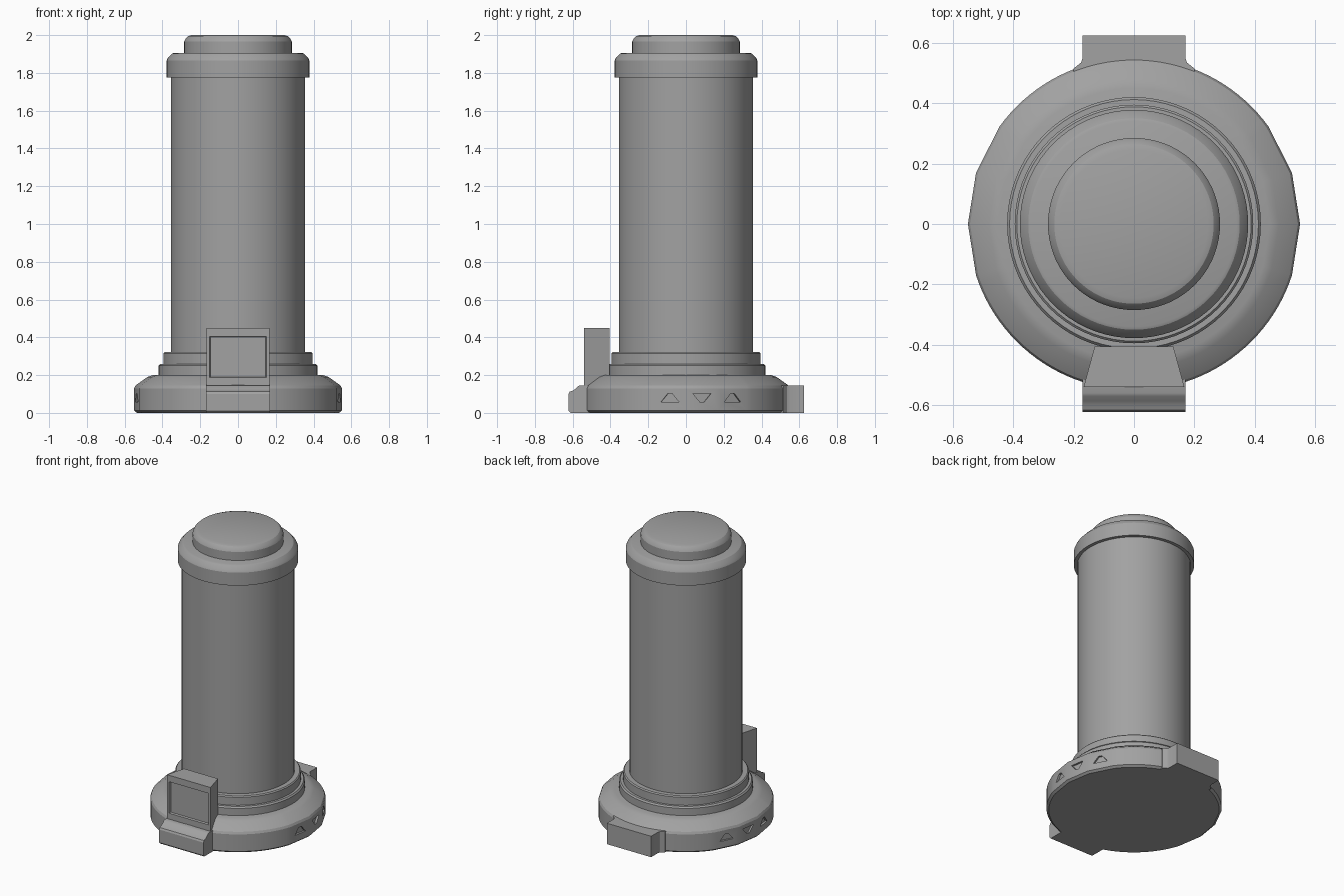
import bpy, bmesh
from math import cos, sin, radians
from mathutils import Matrix, Vector

if "Cube" in bpy.data.objects:
    bpy.data.objects.remove(bpy.data.objects["Cube"])

GREY = (0.36, 0.36, 0.36, 1)
grey = bpy.data.materials.new("plain grey")
grey.use_nodes = True
grey.diffuse_color = GREY
grey.node_tree.nodes["Principled BSDF"].inputs["Base Color"].default_value = GREY


def add(name, bm):
    bmesh.ops.recalc_face_normals(bm, faces=bm.faces)
    mesh = bpy.data.meshes.new(name)
    bm.to_mesh(mesh)
    bm.free()
    mesh.materials.append(grey)
    obj = bpy.data.objects.new(name, mesh)
    bpy.context.collection.objects.link(obj)
    return obj


def smooth(obj):
    bpy.ops.object.select_all(action="DESELECT")
    obj.select_set(True)
    bpy.context.view_layer.objects.active = obj
    bpy.ops.object.shade_smooth_by_angle(angle=radians(24))


def lathe(name, profile, angles):
    """Capped solid of revolution from (radius, height) points."""
    bm = bmesh.new()
    rings = [[bm.verts.new((r * cos(a), r * sin(a), z)) for a in angles]
             for r, z in profile]
    n = len(angles)
    for low, high in zip(rings, rings[1:]):
        for i in range(n):
            j = (i + 1) % n
            bm.faces.new((low[i], low[j], high[j], high[i]))
    bm.faces.new(rings[0])
    bm.faces.new(rings[-1])
    return add(name, bm)


def prism(name, points, shift):
    """Flat outline pushed along a vector."""
    bm = bmesh.new()
    face = bm.faces.new([bm.verts.new(p) for p in points])
    new = bmesh.ops.extrude_face_region(bm, geom=[face])["geom"]
    bmesh.ops.translate(bm, vec=shift,
                        verts=[v for v in new if isinstance(v, bmesh.types.BMVert)])
    return add(name, bm)


# Base: round, with three flat panels on each side
side = [-18, 0, 18, 36]
right_half = list(range(-90, -18, 3)) + side + list(range(39, 90, 3))
angles = [radians(a) for a in right_half + [180 - a for a in reversed(right_half)]
          + [90]]
angles = sorted(set(round(a % radians(360), 5) for a in angles))
base = lathe("base", [(0.535, 0), (0.55, 0.012), (0.55, 0.13), (0.543, 0.145),
                      (0.48, 0.19), (0.45, 0.2)], angles)

# Engraved triangles on the panels
cutters = []
for flip in (1, -1):
    for angle, up in ((-9, 1), (9, -1), (27, 1)):
        outline = [(0.53, -0.048, 0.08 - 0.022 * up), (0.53, 0.048, 0.08 - 0.022 * up),
                   (0.53, 0.012, 0.08 + 0.022 * up), (0.53, -0.012, 0.08 + 0.022 * up)]
        turn = Matrix.Rotation(radians(angle), 3, "Z")
        points = [turn @ Vector(p) for p in outline]
        shift = turn @ Vector((0.05, 0, 0))
        for p in points + [shift]:
            p.x *= flip
        cutters.append(prism("triangle_cutter", points, shift))
bpy.context.view_layer.objects.active = base
for cutter in cutters:
    cutter.hide_render = True
    mod = base.modifiers.new("engrave", "BOOLEAN")
    mod.operation = "DIFFERENCE"
    mod.solver = "EXACT"
    mod.object = cutter
    bpy.ops.object.modifier_apply(modifier=mod.name)
    bpy.data.objects.remove(cutter)
smooth(base)

# Stacked rings, column, cap and top knob
circle = [radians(a) for a in range(0, 360, 5)]
for name, profile in {
    "lower_ring": [(0.42, 0.15), (0.42, 0.25), (0.412, 0.26)],
    "upper_ring": [(0.395, 0.24), (0.395, 0.315), (0.388, 0.322)],
    "column": [(0.356, 0.3), (0.356, 1.8)],
    "cap": [(0.378, 1.775), (0.378, 1.865), (0.372, 1.878), (0.35, 1.902), (0.34, 1.906)],
    "top_knob": [(0.285, 1.89), (0.285, 1.965), (0.278, 1.98), (0.264, 1.994), (0.245, 2)],
}.items():
    smooth(lathe(name, profile, circle))

# Display housing with a recessed screen
housing = prism("display_housing", [(-0.167, -0.54, 0.14), (0.167, -0.54, 0.14),
                                    (0.13, -0.405, 0.14), (-0.13, -0.405, 0.14)],
                (0, 0, 0.31))
bm = bmesh.new()
bm.from_mesh(housing.data)
front = min(bm.faces, key=lambda f: f.calc_center_median().y)
bmesh.ops.inset_region(bm, faces=[front], thickness=0.024)
for v in front.verts:
    v.co.z = 0.405 if v.co.z > 0.3 else 0.187
bmesh.ops.inset_region(bm, faces=[front], thickness=0.006, depth=-0.012)
bm.to_mesh(housing.data)
bm.free()

# Front foot with a sloping top
foot = [(-0.5, 0), (-0.612, 0), (-0.622, 0.01), (-0.622, 0.1), (-0.616, 0.112),
        (-0.6, 0.118), (-0.586, 0.126), (-0.57, 0.142), (-0.56, 0.146), (-0.5, 0.146)]
smooth(prism("front_foot", [(-0.17, y, z) for y, z in foot], (0.34, 0, 0)))

# Back block flaring into the base
half = [(0.17, 0.625), (0.17, 0.55), (0.175, 0.535), (0.2, 0.515), (0.2, 0.45)]
outline = half + [(-x, y) for x, y in reversed(half)]
smooth(prism("back_block", [(x, y, 0) for x, y in outline], (0, 0, 0.145)))
